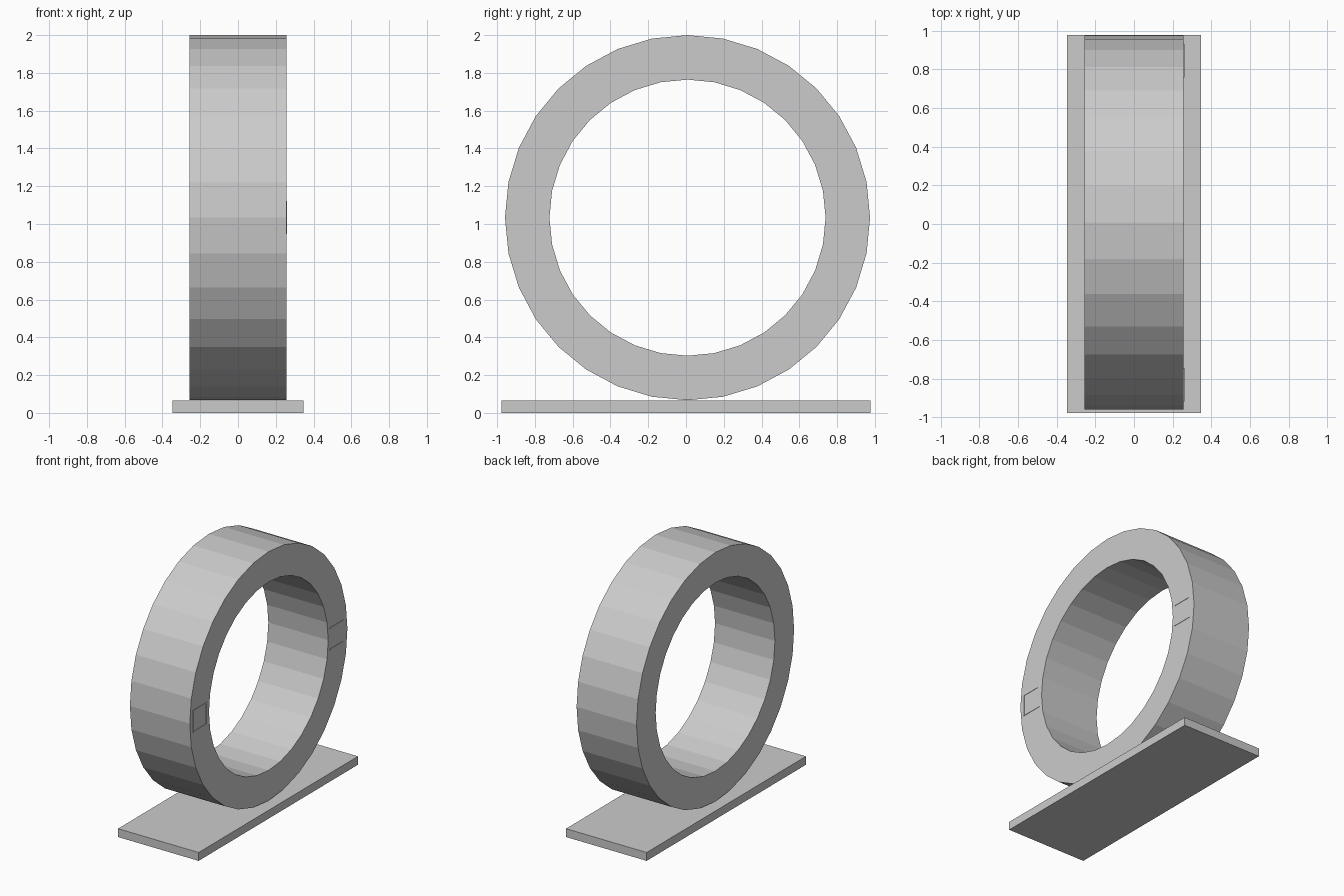
import bpy, bmesh
from math import sin, cos, tau

if "Cube" in bpy.data.objects:
    bpy.data.objects.remove(bpy.data.objects["Cube"])

CY, CZ = 0.008, 1.0335        # ring centre
R_OUT, R_IN = 0.9665, 0.731
HALF = 0.257                  # half width of the ring
SIDES = 32


def add_object(name, bm):
    bmesh.ops.recalc_face_normals(bm, faces=bm.faces)
    mesh = bpy.data.meshes.new(name)
    bm.to_mesh(mesh)
    bm.free()
    obj = bpy.data.objects.new(name, mesh)
    bpy.context.collection.objects.link(obj)
    return obj


def add_box(bm, lo, hi):
    verts = bmesh.ops.create_cube(bm, size=1)["verts"]
    for v in verts:
        v.co = [(a + b) / 2 + c * (b - a) for a, b, c in zip(lo, hi, v.co)]


# Base plate
bm = bmesh.new()
add_box(bm, (-0.346, -0.977, 0), (0.346, 0.977, 0.065))
add_object("base_plate", bm)

# Flat-faced ring: rectangular section swept around the x axis
bm = bmesh.new()
section = [(-HALF, R_OUT), (HALF, R_OUT), (HALF, R_IN), (-HALF, R_IN)]
loops = []
for i in range(SIDES):
    a = tau * i / SIDES
    loops.append([bm.verts.new((x, CY + r * cos(a), CZ + r * sin(a))) for x, r in section])
for i in range(SIDES):
    p, q = loops[i], loops[(i + 1) % SIDES]
    for j in range(4):
        k = (j + 1) % 4
        bm.faces.new((p[j], p[k], q[k], q[j]))
add_object("ring", bm)

# Thin raised outlines on the right face of the ring
Z0, Z1, T = 0.948, 1.122, 0.009


def outline(name, y0, y1, left_bar):
    bm = bmesh.new()
    bars = [(y0, y1, Z1 - T, Z1), (y0, y1, Z0, Z0 + T), (y1 - 0.013, y1, Z0 + T, Z1 - T)]
    if left_bar:
        bars.append((y0, y0 + 0.006, Z0 + T, Z1 - T))
    for a, b, c, d in bars:
        add_box(bm, (HALF - 0.002, a, c), (HALF + 0.003, b, d))
    add_object(name, bm)


outline("front_outline", -0.919, -0.744, True)
outline("back_outline", 0.757, 0.931, False)
